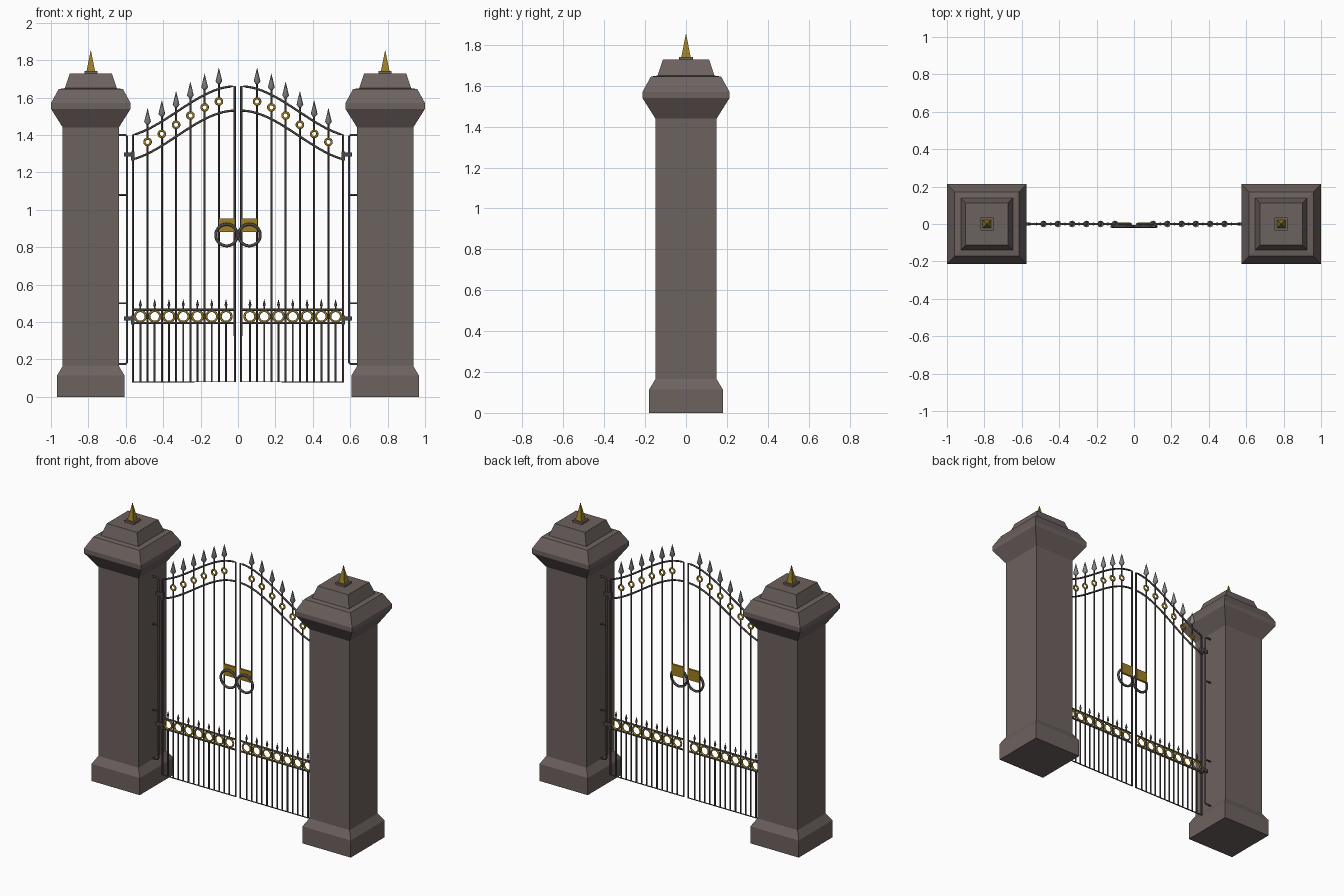
import bpy, bmesh, math
from mathutils import Vector

cube = bpy.data.objects.get("Cube")
if cube:
    bpy.data.objects.remove(cube, do_unlink=True)


def material(name, rgb):
    m = bpy.data.materials.new(name)
    m.use_nodes = True
    m.diffuse_color = (*rgb, 1)
    m.node_tree.nodes["Principled BSDF"].inputs["Base Color"].default_value = (*rgb, 1)
    return m


STONE = material("brown grey stone", (0.152, 0.122, 0.114))
IRON = material("dark iron", (0.075, 0.064, 0.062))
STEEL = material("grey steel", (0.23, 0.235, 0.235))
GOLD = material("old gold", (0.34, 0.215, 0.018))
Y = Vector((0, 1, 0))


def skin(bm, rings, closed=False):
    """Bridge a list of vertex loops, capping the ends of open ones."""
    n = len(rings[0])
    pairs = list(zip(rings, rings[1:])) + ([(rings[-1], rings[0])] if closed else [])
    for a, b in pairs:
        for i in range(n):
            j = (i + 1) % n
            bm.faces.new((a[i], a[j], b[j], b[i]))
    if not closed:
        bm.faces.new(rings[0][::-1])
        bm.faces.new(rings[-1])


def sweep(bm, path, r, closed=False, sides=8):
    """Round tube along a path of (x, z) points in the gate plane."""
    pts = [Vector((p[0], p[2] if len(p) > 2 else 0, p[1])) for p in path]
    rings, n = [], len(pts)
    for i, p in enumerate(pts):
        before = pts[i - 1] if closed or i else p
        after = pts[(i + 1) % n] if closed or i < n - 1 else p
        side = (after - before).normalized().cross(Y)
        rings.append([bm.verts.new(p + r * (side * math.cos(a) + Y * math.sin(a)))
                      for a in (math.tau * k / sides for k in range(sides))])
    skin(bm, rings, closed)


def hoop(bm, x, z, radius, r, y=0, segs=24):
    sweep(bm, [(x + radius * math.cos(math.tau * k / segs),
                z + radius * math.sin(math.tau * k / segs), y) for k in range(segs)], r, True)


def lathe(bm, x, profile, sides, turn=0.0):
    """Stack of polygons from (radius, z) pairs around a vertical axis."""
    skin(bm, [[bm.verts.new((x + r * math.cos(turn + math.tau * k / sides),
                             r * math.sin(turn + math.tau * k / sides), z))
               for k in range(sides)] for r, z in profile])


def tower(bm, x, profile):
    """Square stack from (half width, z) pairs."""
    lathe(bm, x, [(h * math.sqrt(2), z) for h, z in profile], 4, math.pi / 4)


def box(bm, x0, x1, y0, y1, z0, z1):
    skin(bm, [[bm.verts.new((x, y, z)) for x, y in
               ((x0, y0), (x1, y0), (x1, y1), (x0, y1))] for z in (z0, z1)])


def part(name, mat, build, smooth=True):
    """Build on the left half, then mirror to the right."""
    bm = bmesh.new()
    build(bm)
    bmesh.ops.recalc_face_normals(bm, faces=bm.faces)
    me = bpy.data.meshes.new(name)
    bm.to_mesh(me)
    bm.free()
    me.materials.append(mat)
    ob = bpy.data.objects.new(name, me)
    bpy.context.collection.objects.link(ob)
    if smooth:
        bpy.ops.object.select_all(action='DESELECT')
        ob.select_set(True)
        bpy.context.view_layer.objects.active = ob
        bpy.ops.object.shade_smooth_by_angle(angle=math.radians(50))
    mod = ob.modifiers.new("mirror", 'MIRROR')
    mod.use_mirror_merge = False


# Shared gate measurements
PILLAR, OUTER, INNER, BOTTOM = 0.787, 0.562, 0.017, 0.08
STEP = 0.0763
BARS = [0.102 + STEP * k for k in range(6)]
BETWEEN = [0.064 + STEP * k for k in range(7)]
BAND_LOW, BAND_HIGH = 0.395, 0.465
DROP = 0.13


def top(x):
    """Height of the arched top rail."""
    t = (OUTER - x) / (OUTER - INNER)
    return 1.40 + 0.26 * (0.65 * t * t * (3 - 2 * t) + 0.35 * math.sin(t * math.pi / 2))


# Stone pillars with stepped caps and gold finials
part("pillar", STONE, lambda bm: tower(bm, PILLAR, [
    (0.18, 0), (0.18, 0.115), (0.15, 0.165), (0.15, 1.44), (0.213, 1.54),
    (0.213, 1.57), (0.172, 1.645), (0.139, 1.65), (0.113, 1.728)]), False)
part("finial_plate", STONE, lambda bm: tower(bm, PILLAR, [(0.035, 1.72), (0.035, 1.742)]), False)
part("finial", GOLD, lambda bm: tower(bm, PILLAR, [(0.023, 1.74), (0.001, 1.852)]), False)


# Gate leaf frame and rails
def frame(bm):
    xs = [INNER + (OUTER - INNER) * k / 24 for k in range(25)]
    sweep(bm, [(INNER, BOTTOM)] + [(x, top(x)) for x in xs] + [(OUTER, BOTTOM)], 0.006, True)
    sweep(bm, [(x, top(x) - DROP) for x in xs], 0.006)
    for z in (BAND_LOW, BAND_HIGH):
        sweep(bm, [(INNER, z), (OUTER, z)], 0.006)


part("leaf_frame", IRON, frame)


# Upright bars, leaving room for the collars
def bars(bm):
    for x in BARS:
        collar = top(x) - 0.067
        sweep(bm, [(x, BOTTOM), (x, collar - 0.017)], 0.005)
        sweep(bm, [(x, collar + 0.017), (x, top(x) + 0.04)], 0.005)
    for x in BETWEEN:
        sweep(bm, [(x, BOTTOM), (x, BAND_LOW)], 0.005)
        sweep(bm, [(x, BAND_HIGH), (x, 0.49)], 0.004)


part("bars", IRON, bars)


# Spear heads on the tall bars, small points above the band
def spears(bm):
    for x in BARS:
        z = top(x)
        lathe(bm, x, [(0.006, z + 0.025), (0.018, z + 0.04), (0.0005, z + 0.113)], 8)


def points(bm):
    for x in BETWEEN:
        lathe(bm, x, [(0.004, 0.482), (0.008, 0.49), (0.0005, 0.522)], 8)


part("spear_heads", STEEL, spears)
part("small_points", IRON, points)


# Gold rings
def collars(bm):
    for x in BARS:
        hoop(bm, x, top(x) - 0.067, 0.017, 0.006)


def band_rings(bm):
    for x in BETWEEN:
        hoop(bm, x, (BAND_LOW + BAND_HIGH) / 2, 0.029, 0.006)


part("collars", GOLD, collars)
part("band_rings", GOLD, band_rings)

# Handles
part("handle_plate", GOLD, lambda bm: box(bm, 0.018, 0.102, -0.007, 0.007, 0.88, 0.953), False)
part("handle_ring", IRON, lambda bm: hoop(bm, 0.061, 0.865, 0.058, 0.008, -0.013, 32))


# Hinge posts tied into the pillars
def post(bm):
    x, z0, z1 = 0.593, 0.175, 1.40
    sweep(bm, [(0.645, z0), (x + 0.008, z0), (x, z0 + 0.008),
               (x, z1 - 0.008), (x + 0.008, z1), (0.645, z1)], 0.006)
    for z in (0.5, 1.08):
        sweep(bm, [(x, z), (0.645, z)], 0.005)


def hinges(bm):
    for z in (0.418, 1.295):
        box(bm, 0.556, 0.61, -0.008, 0.008, z - 0.011, z + 0.011)
        box(bm, 0.553, 0.572, -0.009, 0.009, z - 0.032, z + 0.016)


part("hinge_post", IRON, post)
part("hinges", IRON, hinges, False)
